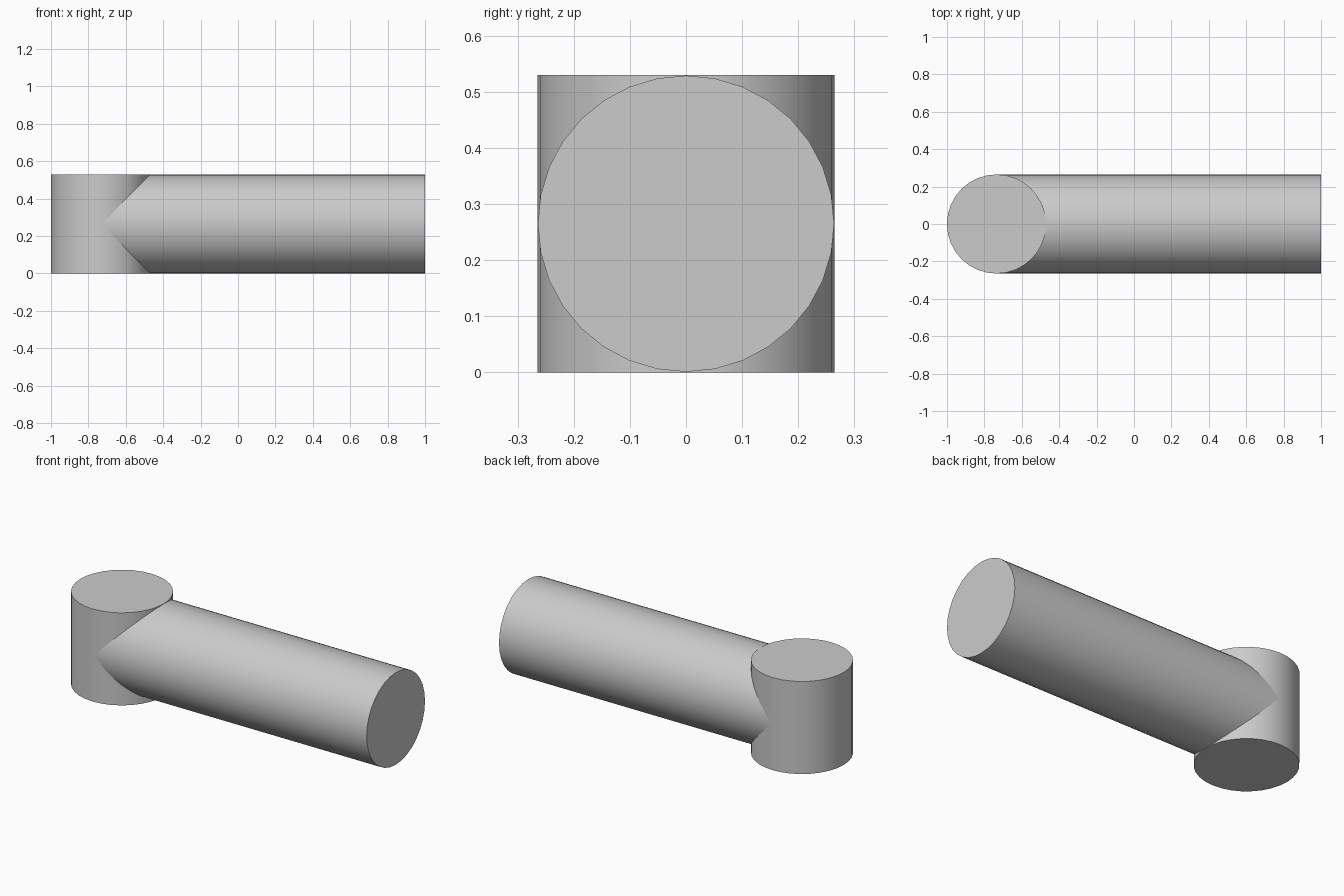
import bpy
import math

if "Cube" in bpy.data.objects:
    bpy.data.objects.remove(bpy.data.objects["Cube"], do_unlink=True)

RADIUS = 0.265
POST_X = RADIUS - 1

# One plain grey for the whole model
grey = bpy.data.materials.new("light_grey")
grey.use_nodes = True
colour = (0.6, 0.6, 0.6, 1)
grey.diffuse_color = colour
grey.node_tree.nodes["Principled BSDF"].inputs["Base Color"].default_value = colour


def cylinder(name, radius, length, location, rotation=(0, 0, 0)):
    bpy.ops.mesh.primitive_cylinder_add(
        vertices=32, radius=radius, depth=length, location=location, rotation=rotation)
    obj = bpy.context.object
    obj.name = name
    obj.data.materials.append(grey)
    bpy.ops.object.shade_smooth_by_angle(angle=math.radians(30))
    return obj


# Upright post at the model's right end
cylinder("upright_post", RADIUS, 2 * RADIUS, (POST_X, 0, RADIUS))

# Horizontal bar, running from the post's axis to the left end
cylinder("horizontal_bar", RADIUS - 0.001, 1 - POST_X,
         ((1 + POST_X) / 2, 0, RADIUS), (0, math.pi / 2, 0))
